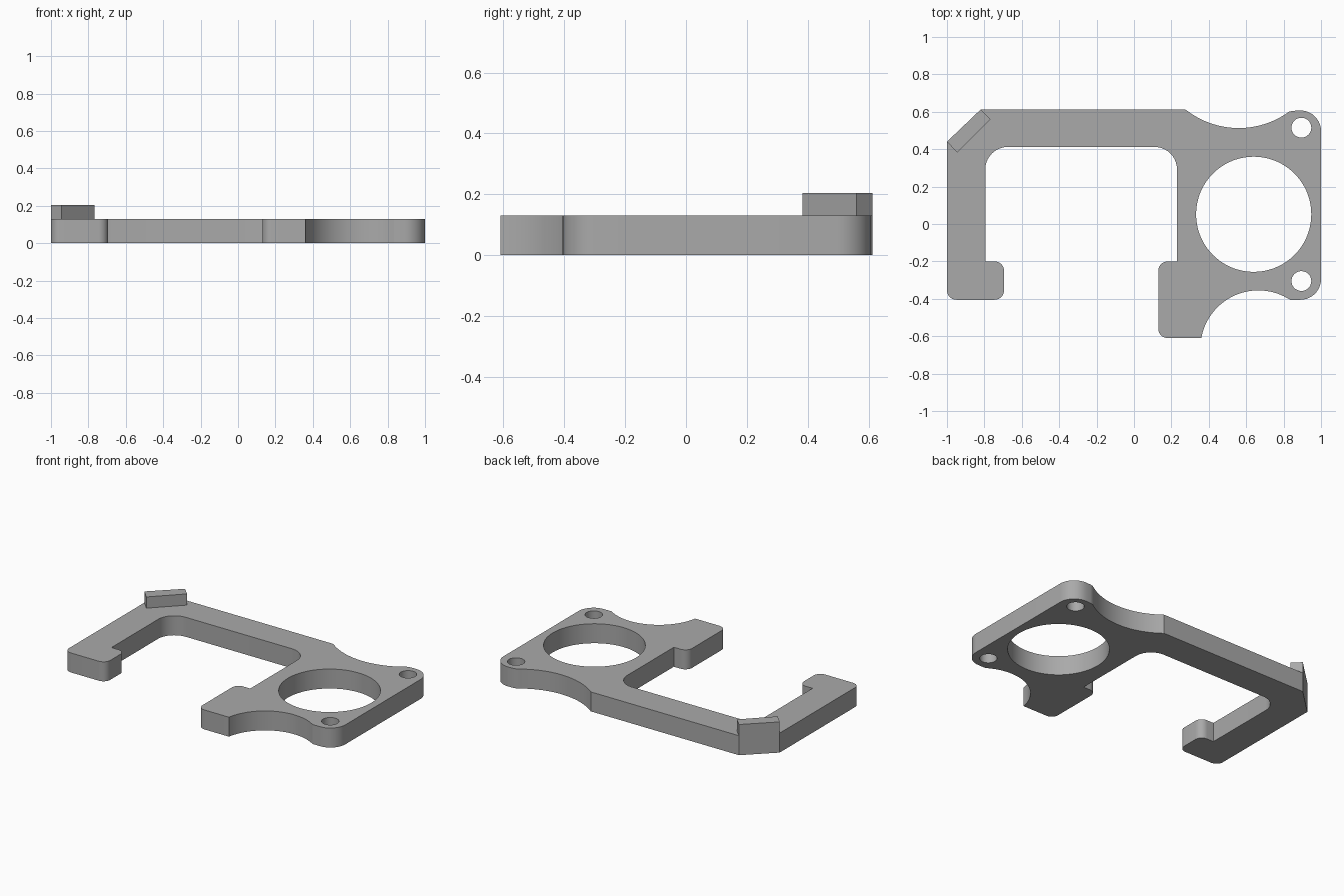
import bpy, bmesh
from math import radians, pi, cos, sin, atan2, tan
from mathutils import Vector

cube = bpy.data.objects.get("Cube")
if cube:
    bpy.data.objects.remove(cube, do_unlink=True)

grey = bpy.data.materials.new("plain grey")
grey.use_nodes = True
colour = (0.4, 0.4, 0.4, 1)
grey.diffuse_color = colour
grey.node_tree.nodes["Principled BSDF"].inputs["Base Color"].default_value = colour


def arc(centre, radius, start, end, steps):
    """Points along an arc, angles in radians."""
    angles = [start + (end - start) * i / steps for i in range(steps + 1)]
    return [Vector((centre[0] + radius * cos(a), centre[1] + radius * sin(a))) for a in angles]


def circle(x, y, radius, steps):
    return arc((x, y), radius, 0, 2 * pi, steps)[:-1]


def arc_between(centre, radius, p, q, steps=32):
    """Interior points of the short arc from p to q."""
    a, b = (atan2(t[1] - centre[1], t[0] - centre[0]) for t in (p, q))
    b = a + (b - a + pi) % (2 * pi) - pi
    return [(v.x, v.y, 0) for v in arc(centre, radius, a, b, steps)[1:-1]]


def fillet(corners, steps=10):
    """Round every (x, y, radius) corner whose radius is not zero."""
    points = []
    for i, (x, y, r) in enumerate(corners):
        p = Vector((x, y))
        if r == 0:
            points.append(p)
            continue
        u = (Vector(corners[i - 1][:2]) - p).normalized()
        v = (Vector(corners[(i + 1) % len(corners)][:2]) - p).normalized()
        half = u.angle(v) / 2
        centre = p + (u + v).normalized() * r / sin(half)
        s, e = p + u * r / tan(half) - centre, p + v * r / tan(half) - centre
        a = atan2(s.y, s.x)
        turn = (atan2(e.y, e.x) - a + pi) % (2 * pi) - pi
        points += arc(centre, r, a, a + turn, steps)
    return points


def plate(name, loops, bottom, top):
    """Extrude an outline, with optional hole loops, into a solid."""
    bm = bmesh.new()
    for loop in loops:
        verts = [bm.verts.new((p[0], p[1], bottom)) for p in loop]
        for i, v in enumerate(verts):
            bm.edges.new((verts[i - 1], v))
    bmesh.ops.triangle_fill(bm, edges=bm.edges[:], use_beauty=True, use_dissolve=False)
    result = bmesh.ops.extrude_face_region(bm, geom=bm.faces[:], use_keep_orig=True)
    raised = [g for g in result["geom"] if isinstance(g, bmesh.types.BMVert)]
    bmesh.ops.translate(bm, verts=raised, vec=(0, 0, top - bottom))
    bmesh.ops.recalc_face_normals(bm, faces=bm.faces[:])
    mesh = bpy.data.meshes.new(name)
    bm.to_mesh(mesh)
    bm.free()
    mesh.materials.append(grey)
    obj = bpy.data.objects.new(name, mesh)
    bpy.context.collection.objects.link(obj)
    bpy.ops.object.select_all(action="DESELECT")
    obj.select_set(True)
    bpy.context.view_layer.objects.active = obj
    bpy.ops.object.shade_smooth_by_angle(angle=radians(25))


thickness = 0.13

# Hooked arm, crossbar and jaw outline, with scooped edges around the ring
lower_a, lower_b = (0.36, -0.61), (0.835, -0.405)
upper_a, upper_b = (0.85, 0.605), (0.275, 0.612)
outline = [
    (-1, -0.405, 0.05), (-0.695, -0.405, 0.05), (-0.695, -0.2, 0.05), (-0.795, -0.2, 0),
    (-0.795, 0.412, 0.12), (0.23, 0.412, 0.12), (0.23, -0.2, 0),
    (0.13, -0.2, 0.05), (0.13, -0.61, 0.05), (*lower_a, 0),
    *arc_between((0.665, -0.665), 0.31, lower_a, lower_b), (*lower_b, 0),
    (1, -0.405, 0.11), (1, 0.612, 0.11), (*upper_a, 0),
    *arc_between((0.56, 0.97), 0.457, upper_a, upper_b), (*upper_b, 0),
    (-0.82, 0.612, 0), (-1, 0.44, 0),
]
holes = [circle(0.64, 0.052, 0.308, 72), circle(0.895, 0.515, 0.053, 32),
         circle(0.895, -0.305, 0.053, 32)]
plate("hook_frame", [fillet(outline), *holes], 0, thickness)

# Raised bar along the cut corner
plate("corner_bar", [[(-1, 0.44), (-0.945, 0.382), (-0.768, 0.56), (-0.82, 0.612)]],
      thickness, 0.205)
